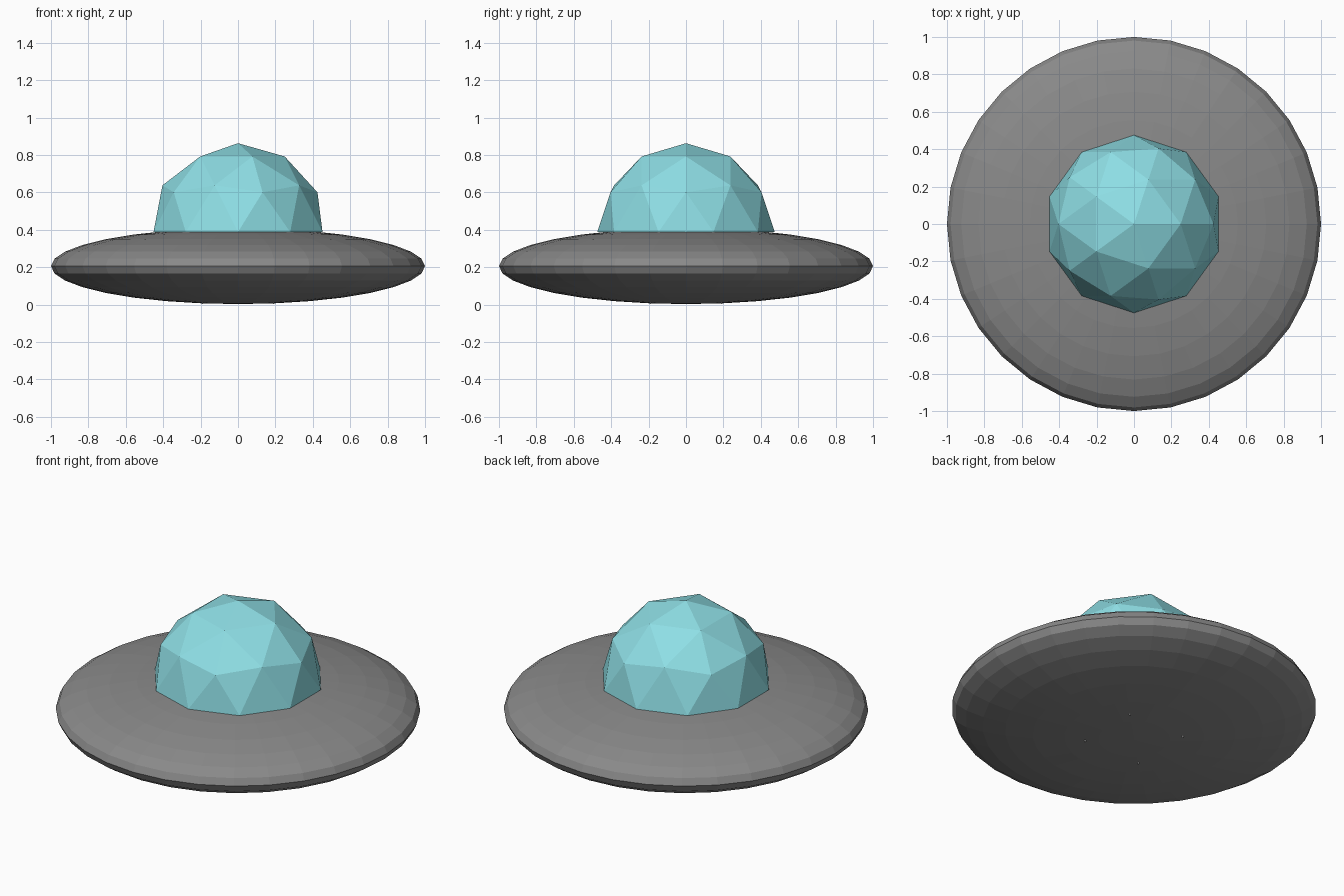
import bpy, bmesh

if "Cube" in bpy.data.objects:
    bpy.data.objects.remove(bpy.data.objects["Cube"])


def add_object(name, bm, location, color=None):
    mesh = bpy.data.meshes.new(name)
    bm.to_mesh(mesh)
    bm.free()
    obj = bpy.data.objects.new(name, mesh)
    obj.location = location
    bpy.context.collection.objects.link(obj)
    if color:
        mat = bpy.data.materials.new(name + "_material")
        mat.diffuse_color = (*color, 1)
        mat.use_nodes = True
        mat.node_tree.nodes["Principled BSDF"].inputs["Base Color"].default_value = mat.diffuse_color
        mesh.materials.append(mat)
    return obj


# Saucer hull: flattened, faceted sphere in dark grey
bm = bmesh.new()
bmesh.ops.create_uvsphere(bm, u_segments=32, v_segments=16, radius=1)
bmesh.ops.scale(bm, vec=(1, 1, 0.203), verts=bm.verts)
add_object("saucer_hull", bm, (0, 0, 0.206), (0.25, 0.25, 0.25))

# Glass dome: upper half of a low-poly icosphere, closed underneath
bm = bmesh.new()
bmesh.ops.create_icosphere(bm, subdivisions=2, radius=0.475)
lower = [v for v in bm.verts if v.co.z < -0.01]
bmesh.ops.delete(bm, geom=lower, context='VERTS')
bmesh.ops.holes_fill(bm, edges=[e for e in bm.edges if e.is_boundary], sides=0)
bmesh.ops.recalc_face_normals(bm, faces=bm.faces)
add_object("dome", bm, (0, 0, 0.388), (0.27, 0.73, 0.78))

# Four tiny landing studs just breaking through the underside
for i, (sx, sy) in enumerate([(1, 1), (-1, 1), (-1, -1), (1, -1)]):
    bm = bmesh.new()
    bmesh.ops.create_cone(bm, cap_ends=True, segments=6, radius1=0.003,
                          radius2=0.012, depth=0.03)
    add_object(f"landing_stud_{i + 1}", bm, (sx * 0.19, sy * 0.19, 0.017))
